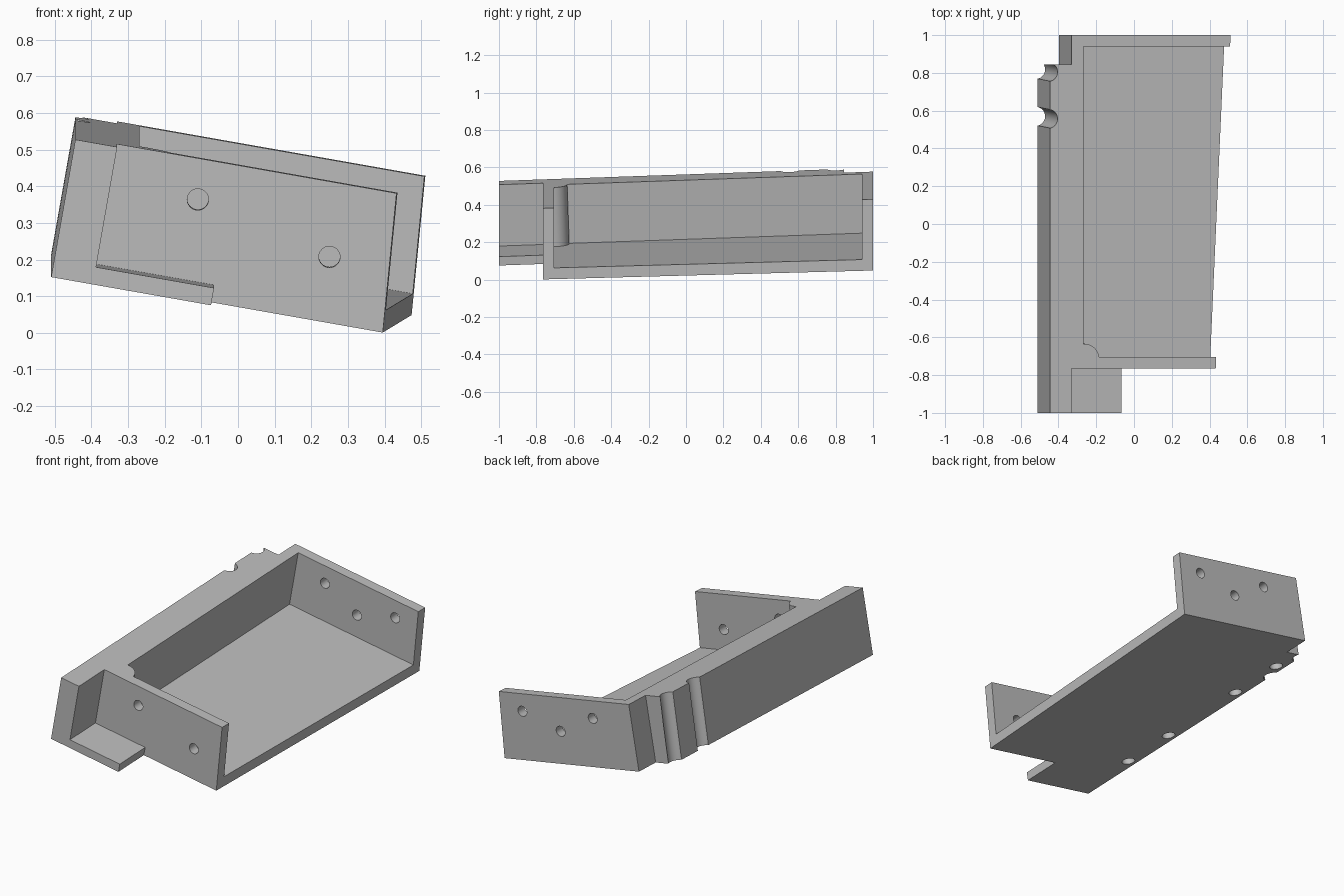
import bpy, bmesh, math
from mathutils import Matrix, Vector

cube = bpy.data.objects.get("Cube")
if cube:
    bpy.data.objects.remove(cube, do_unlink=True)

TILT, RISE = math.radians(10), math.tan(math.radians(2))
HEIGHT, FLOOR, SHELF = 0.381, 0.06, 0.048
FRONT, INNER_FRONT, INNER_BACK = -0.765, -0.705, 0.94
WALL, STEP, HOLE = 0.178, 0.116, 0.029


def loft(name, bottom, top):
    """Solid between two matching rings of points."""
    bm = bmesh.new()
    low = [bm.verts.new(p) for p in bottom]
    high = [bm.verts.new(p) for p in top]
    bm.faces.new(low)
    bm.faces.new(high)
    for i in range(len(low)):
        j = (i + 1) % len(low)
        bm.faces.new((low[i], low[j], high[j], high[i]))
    bmesh.ops.recalc_face_normals(bm, faces=bm.faces)
    mesh = bpy.data.meshes.new(name)
    bm.to_mesh(mesh)
    bm.free()
    obj = bpy.data.objects.new(name, mesh)
    bpy.context.collection.objects.link(obj)
    return obj


def box(name, x0, x1, y0, y1, z0, z1):
    ring = [(x0, y0), (x1, y0), (x1, y1), (x0, y1)]
    return loft(name, [(x, y, z0) for x, y in ring], [(x, y, z1) for x, y in ring])


def rod(name, start, end, radius, sides=40):
    """Cylinder with end rings square to the y or z axis."""
    start, end = Vector(start), Vector(end)
    along_y = abs(end.y - start.y) > abs(end.z - start.z)
    rings = []
    for centre in (start, end):
        ring = []
        for i in range(sides):
            a = math.tau * i / sides
            c, s = radius * math.cos(a), radius * math.sin(a)
            ring.append(centre + Vector((c, 0, s) if along_y else (c, s, 0)))
        rings.append(ring)
    return loft(name, *rings)


def upright_rod(name, x, y, z0, z1, radius):
    """Cylinder square to the sloping base."""
    return rod(name, (x, y - RISE * z0, z0), (x, y - RISE * z1, z1), radius)


def cut(target, cutter):
    mod = target.modifiers.new("cut", 'BOOLEAN')
    mod.operation, mod.solver, mod.object = 'DIFFERENCE', 'EXACT', cutter
    bpy.context.view_layer.update()
    graph = bpy.context.evaluated_depsgraph_get()
    mesh = bpy.data.meshes.new_from_object(target.evaluated_get(graph))
    target.modifiers.clear()
    target.data = mesh
    bpy.data.objects.remove(cutter, do_unlink=True)


# Solid block with a stepped outline and a leaning open side
outline = [(0, -1), (0.443, -1), (0.443, FRONT), (0.919, FRONT),
           (0.999, 1), (STEP, 1), (STEP, 0.845), (0, 0.845)]
tray = loft("bracket_tray", [(x, y, 0) for x, y in outline],
            [(x - (0.029 if x > 0.5 else 0), y, HEIGHT) for x, y in outline])

# Open pocket, keeping a round lug in its front corner
pocket = box("pocket", WALL, 1.5, INNER_FRONT, INNER_BACK, FLOOR, 0.6)
cut(pocket, upright_rod("lug", 0.186, -0.7, 0, 0.7, 0.078))
cut(tray, pocket)

# Space above the front shelf
cut(tray, box("shelf_space", STEP, 0.7, -1.2, FRONT, SHELF, 0.6))

# Grooves down the outside of the long wall
for y in (0.57, 0.818):
    cut(tray, upright_rod("groove", -0.01, y, -0.1, 0.5, 0.05))

# Blind holes under the long wall
for y in (-0.59, -0.245, 0.33, 0.68):
    cut(tray, upright_rod("base_hole", 0.056, y, -0.1, 0.2, 0.036))

# Screw holes through the two end plates
for x, z in ((0.359, 0.27), (0.74, 0.178)):
    cut(tray, rod("front_hole", (x, FRONT - 0.05, z), (x, INNER_FRONT + 0.05, z), HOLE))
for x, z in ((0.371, 0.28), (0.598, 0.187), (0.833, 0.28)):
    cut(tray, rod("back_hole", (x, INNER_BACK - 0.05, z), (x, 1.05, z), HOLE))

# Lean the tray sideways and slope it up to the back, ends kept upright
c, s = math.cos(TILT), math.sin(TILT)
tray.data.transform(Matrix(((c, 0, s, -0.51), (0, 1, 0, 0),
                            (-s, RISE, c, 0.187), (0, 0, 0, 1))))

# Plain grey
grey = bpy.data.materials.new("plain_grey")
grey.use_nodes = True
colour = (0.5, 0.5, 0.5, 1)
grey.diffuse_color = colour
grey.node_tree.nodes["Principled BSDF"].inputs["Base Color"].default_value = colour
tray.data.materials.clear()
tray.data.materials.append(grey)

bpy.ops.object.select_all(action='DESELECT')
tray.select_set(True)
bpy.context.view_layer.objects.active = tray
bpy.ops.object.shade_smooth_by_angle(angle=math.radians(30))
